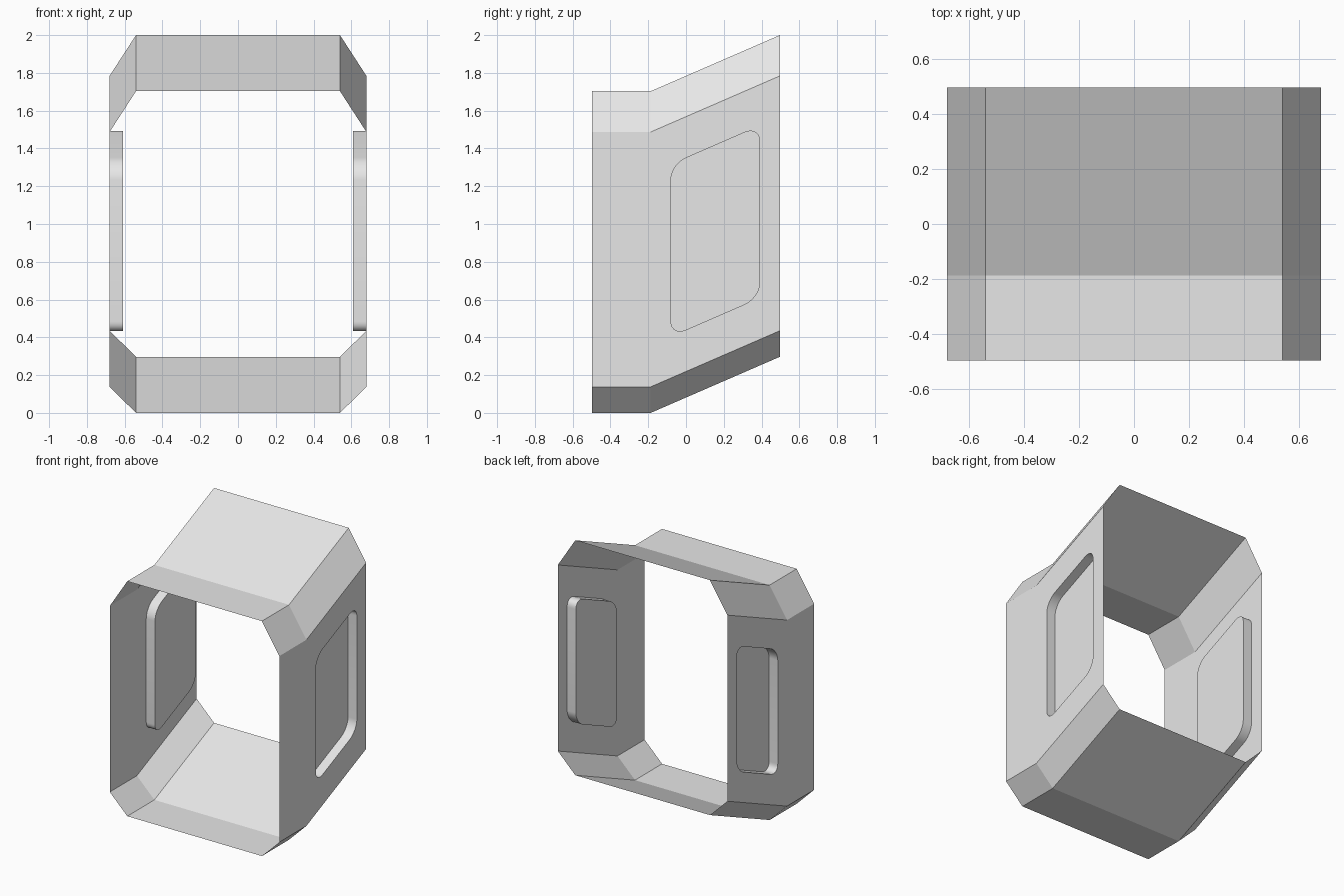
import bpy, bmesh, math
from mathutils import Vector

if "Cube" in bpy.data.objects:
    bpy.data.objects.remove(bpy.data.objects["Cube"])

Y0, KINK, Y1 = -0.497, -0.187, 0.497     # front rim, bend, back rim
RISE = 0.297
SLOPE = RISE / (Y1 - KINK)
STATIONS = [(Y0, 0.0), (KINK, 0.0), (Y1, RISE)]
HALF = [(0.54, 0.0), (0.68, 0.138), (0.68, 1.487), (0.54, 1.703)]
RING = HALF + [(-x, z) for x, z in reversed(HALF)]
SIDE_X, DEPTH = 0.68, 0.07

grey = bpy.data.materials.new("plain grey")
grey.diffuse_color = (0.8, 0.8, 0.8, 1)
grey.use_nodes = True
grey.node_tree.nodes["Principled BSDF"].inputs["Base Color"].default_value = grey.diffuse_color


def finish(bm, name):
    mesh = bpy.data.meshes.new(name)
    bm.to_mesh(mesh)
    bm.free()
    mesh.materials.append(grey)
    obj = bpy.data.objects.new(name, mesh)
    bpy.context.collection.objects.link(obj)


def panel_outline(r=0.08, steps=10):
    """Rounded rectangle in (y, z), sheared to follow the slope."""
    ya, yb, za, zb = -0.08, 0.39, 0.44, 1.35
    pts = []
    for cy, cz, a0 in ((yb - r, zb - r, 0), (ya + r, zb - r, 90),
                       (ya + r, za + r, 180), (yb - r, za + r, 270)):
        for i in range(steps + 1):
            a = math.radians(a0 + 90 * i / steps)
            y = cy + r * math.cos(a)
            pts.append((y, cz + r * math.sin(a) + SLOPE * y))
    return pts


def loop_edges(bm, verts):
    out = []
    for i, v in enumerate(verts):
        w = verts[(i + 1) % len(verts)]
        out.append(bm.edges.get((v, w)) or bm.edges.new((v, w)))
    return out


OUTLINE = panel_outline()

# Bent octagonal shell, open at front and back, with a window in each side
bm = bmesh.new()
rings = [[bm.verts.new((x, y, z + dz)) for x, z in RING] for y, dz in STATIONS]
n = len(RING)
for i in range(n):
    j = (i + 1) % n
    if i in (1, 5):      # vertical side wall around the panel opening
        s = 1 if i == 1 else -1
        rim = [r[i] for r in rings] + [r[j] for r in reversed(rings)]
        hole = [bm.verts.new((s * SIDE_X, y, z)) for y, z in OUTLINE]
        edges = loop_edges(bm, rim) + loop_edges(bm, hole)
        made = bmesh.ops.triangle_fill(bm, edges=edges, use_beauty=True)["geom"]
        for f in made:
            if isinstance(f, bmesh.types.BMFace):
                f.normal_update()
                if f.normal.x * s < 0:
                    f.normal_flip()
    else:
        for a, b in zip(rings, rings[1:]):
            f = bm.faces.new((a[i], a[j], b[j], b[i]))
            f.normal_update()
            if f.normal.dot(f.calc_center_median() - Vector((0, 0, 1))) < 0:
                f.normal_flip()
finish(bm, "shell")

# Recessed side panels: rounded wall going inward plus flat floor
for s, name in ((1, "right_panel"), (-1, "left_panel")):
    bm = bmesh.new()
    outer = [bm.verts.new((s * SIDE_X, y, z)) for y, z in OUTLINE]
    inner = [bm.verts.new((s * (SIDE_X - DEPTH), y, z)) for y, z in OUTLINE]
    m = len(outer)
    for i in range(m):
        j = (i + 1) % m
        f = bm.faces.new((outer[i], outer[j], inner[j], inner[i]))
        f.smooth = True
        if s < 0:
            f.normal_flip()
    floor = bm.faces.new(inner)
    if s < 0:
        floor.normal_flip()
    for e in floor.edges:
        e.smooth = False
    finish(bm, name)
